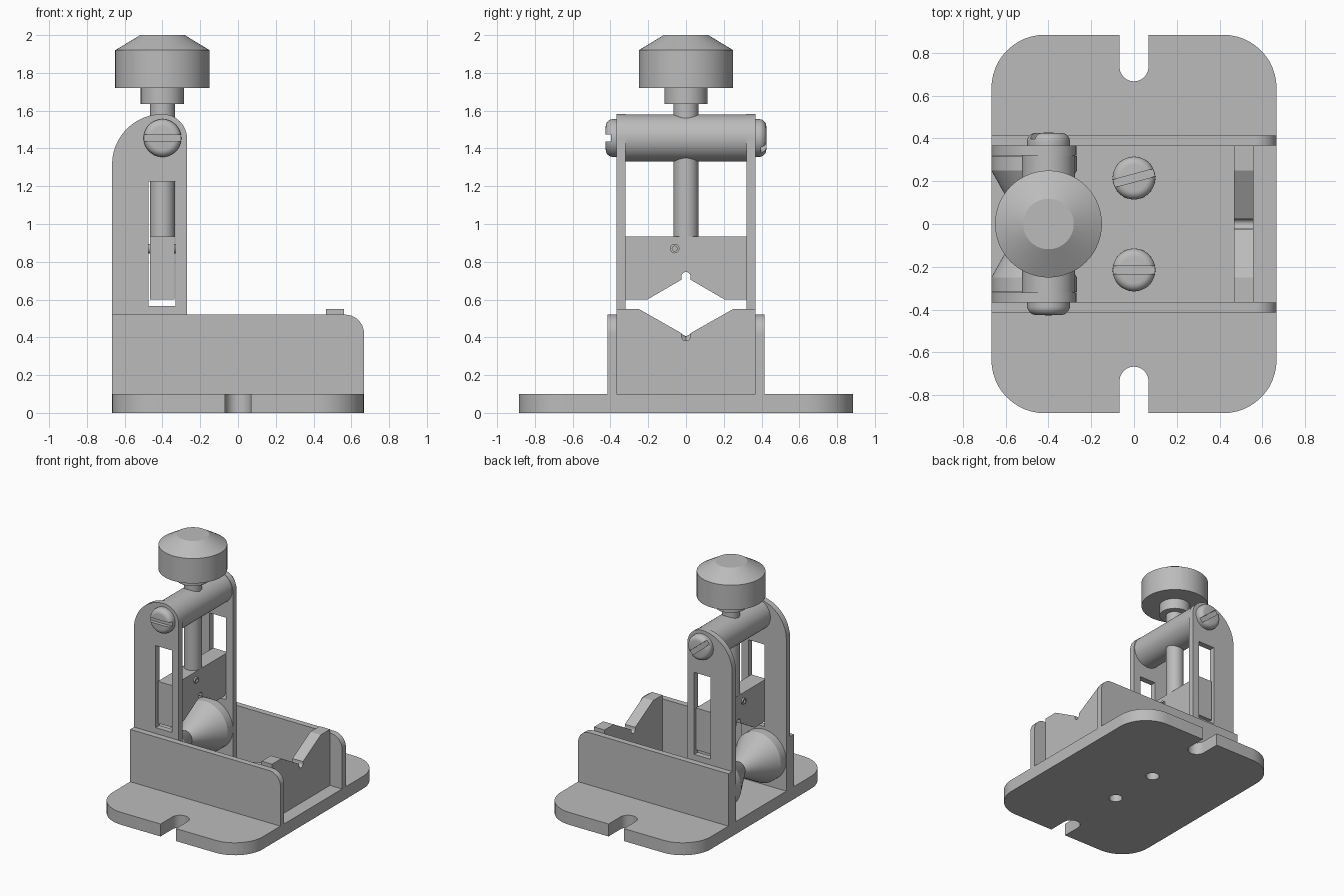
import bpy, bmesh
from math import sin, cos, pi, radians
from mathutils import Matrix

if "Cube" in bpy.data.objects:
    bpy.data.objects.remove(bpy.data.objects["Cube"])

metal = bpy.data.materials.new("plain_grey")
metal.use_nodes = True
GREY = (0.5, 0.5, 0.5, 1)
metal.diffuse_color = GREY
metal.node_tree.nodes["Principled BSDF"].inputs["Base Color"].default_value = GREY


def finish(name, bm, matrix=None):
    bmesh.ops.recalc_face_normals(bm, faces=bm.faces)
    if matrix:
        bm.transform(matrix)
    mesh = bpy.data.meshes.new(name)
    bm.to_mesh(mesh)
    bm.free()
    obj = bpy.data.objects.new(name, mesh)
    bpy.context.collection.objects.link(obj)
    mesh.materials.append(metal)
    smooth(obj)
    return obj


def select(obj):
    bpy.ops.object.select_all(action='DESELECT')
    obj.select_set(True)
    bpy.context.view_layer.objects.active = obj


def smooth(obj):
    select(obj)
    bpy.ops.object.shade_smooth_by_angle(angle=radians(25))


def arc(cx, cy, r, start, end, n=12):
    steps = [radians(start + (end - start) * i / n) for i in range(n + 1)]
    return [(cx + r * cos(a), cy + r * sin(a)) for a in steps]


def prism(name, outline, plane, low, high):
    """Extrude a flat outline along the axis missing from plane."""
    place = {"xy": lambda a, b: (a, b, low),
             "xz": lambda a, b: (a, low, b),
             "yz": lambda a, b: (low, a, b)}[plane]
    bm = bmesh.new()
    face = bm.faces.new([bm.verts.new(place(a, b)) for a, b in outline])
    out = bmesh.ops.extrude_face_region(bm, geom=[face])
    shift = [high - low if c not in plane else 0 for c in "xyz"]
    bmesh.ops.translate(bm, vec=shift,
                        verts=[v for v in out["geom"] if isinstance(v, bmesh.types.BMVert)])
    return finish(name, bm)


def box(name, x, y, z):
    return prism(name, [(x[0], y[0]), (x[1], y[0]), (x[1], y[1]), (x[0], y[1])], "xy", *z)


def lathe(name, profile, matrix, segments=48):
    """Revolve (radius, height) points around local z."""
    bm = bmesh.new()
    verts = [bm.verts.new((r, 0, h)) for r, h in profile]
    edges = [bm.edges.new(pair) for pair in zip(verts, verts[1:])]
    bmesh.ops.spin(bm, geom=verts + edges, axis=(0, 0, 1), cent=(0, 0, 0),
                   angle=2 * pi, steps=segments, use_duplicate=False)
    bmesh.ops.remove_doubles(bm, verts=bm.verts, dist=0.0001)
    return finish(name, bm, matrix)


def cut(obj, cutter):
    cutter.hide_render = True
    mod = obj.modifiers.new("cut", 'BOOLEAN')
    mod.operation = 'DIFFERENCE'
    mod.solver = 'EXACT'
    mod.object = cutter
    select(obj)
    bpy.ops.object.modifier_apply(modifier=mod.name)
    bpy.data.objects.remove(cutter)
    smooth(obj)


def at(x, y, z, tilt=0):
    return Matrix.Translation((x, y, z)) @ Matrix.Rotation(radians(tilt), 4, 'X')


def slotted_screw(name, matrix, turn):
    """Domed round head with a straight driver slot."""
    matrix = matrix @ Matrix.Rotation(radians(turn), 4, 'Z')
    profile = [(0, 0), (0.1, 0)] + arc(0.062, 0.025, 0.038, 0, 90, 8) + [(0, 0.066)]
    head = lathe(name, profile, matrix)
    slot = box("slot_cutter", (-0.15, 0.15), (-0.018, 0.018), (0.035, 0.1))
    slot.data.transform(matrix)
    cut(head, slot)


# Base plate: rounded corners and an open bolt slot at each end
W, L, R, S = 0.667, 0.885, 0.25, 0.068
half = ([(W, 0)] + arc(W - R, L - R, R, 0, 90) + [(S, L)]
        + arc(0, 0.735, S, 0, -180) + [(-S, L)]
        + arc(R - W, L - R, R, 90, 180) + [(-W, 0)])
outline = half + [(-x, -y) for x, y in half[1:-1]]
base = prism("base_plate", outline, "xy", 0, 0.1)

# Mounting screws in the floor, with holes through to the underside
for side, turn in ((1, 15), (-1, 0)):
    hole = lathe("hole_cutter", [(0, -0.1), (0.05, -0.1), (0.05, 0.08), (0, 0.08)],
                 at(0, side * 0.215, 0))
    cut(base, hole)
    slotted_screw("floor_screw", at(0, side * 0.215, 0.1), turn)

# Side walls and tall uprights, mirrored front and back
wall = [(-W, 0.1), (W, 0.1)] + arc(W - 0.1, 0.42, 0.1, 0, 90) + [(-W, 0.52)]
upright = ([(-W, 0.1), (-0.27, 0.1)] + arc(-0.4, 1.452, 0.13, 0, 90)
           + arc(-0.4, 1.315, 0.267, 90, 180))
for side, name in ((-1, "front"), (1, "back")):
    prism(name + "_wall", wall, "xz", *sorted((side * 0.367, side * 0.415)))
    post = prism(name + "_upright", upright, "xz", *sorted((side * 0.32, side * 0.367)))
    cut(post, box("window_cutter", (-0.475, -0.33), (-0.6, 0.6), (0.567, 1.225)))
    slotted_screw(name + "_pivot_screw", at(-0.4, side * 0.362, 1.455, -90 * side),
                  0 if side < 0 else 40)

# Fixed V rest with a small relief notch
right = [(0.367, 0.1), (0.367, 0.55), (0.25, 0.55), (0.024, 0.422)]
rest = right + arc(0, 0.406, 0.024, 0, -180, 10) + [(-y, z) for y, z in reversed(right)]
prism("v_rest", rest, "yz", 0.467, 0.56)

# Sliding jaw with its own V, guide tongues and guide pin
right = [(0.32, 0.935), (0.32, 0.6), (0.205, 0.6), (0.024, 0.705)]
jaw = right + arc(0, 0.722, 0.024, 0, 180, 10) + [(-y, z) for y, z in reversed(right)]
prism("sliding_jaw", jaw, "yz", -0.466, -0.335)
for side in (-1, 1):
    box("jaw_tongue", (-0.466, -0.335), sorted((side * 0.319, side * 0.352)), (0.6, 0.935))
ring = [(0.013, -0.078), (0.025, -0.078), (0.025, 0.078), (0.013, 0.078), (0.013, -0.078)]
lathe("jaw_pin", ring, Matrix.Translation((-0.4, -0.06, 0.87)) @ Matrix.Rotation(pi / 2, 4, 'Y'), 24)

# Hourglass roller between the uprights
lathe("v_roller", [(0, -0.318), (0.2, -0.318), (0.2, -0.25), (0.06, 0),
                   (0.2, 0.25), (0.2, 0.318), (0, 0.318)], at(-0.467, 0, 0.345, 90), 64)

# Cross bar, threaded rod and hand knob
lathe("cross_bar", [(0, -0.32), (0.125, -0.32), (0.125, 0.32), (0, 0.32)],
      at(-0.4, 0, 1.455, 90))
lathe("screw_rod", [(0, 0.93), (0.066, 0.93), (0.066, 1.64), (0, 1.64)], at(-0.4, 0, 0))
lathe("hand_knob", [(0, 1.635), (0.115, 1.635), (0.115, 1.72), (0.25, 1.72),
                    (0.25, 1.92), (0.118, 2.0), (0, 2.0)], at(-0.4, 0, 0), 64)
